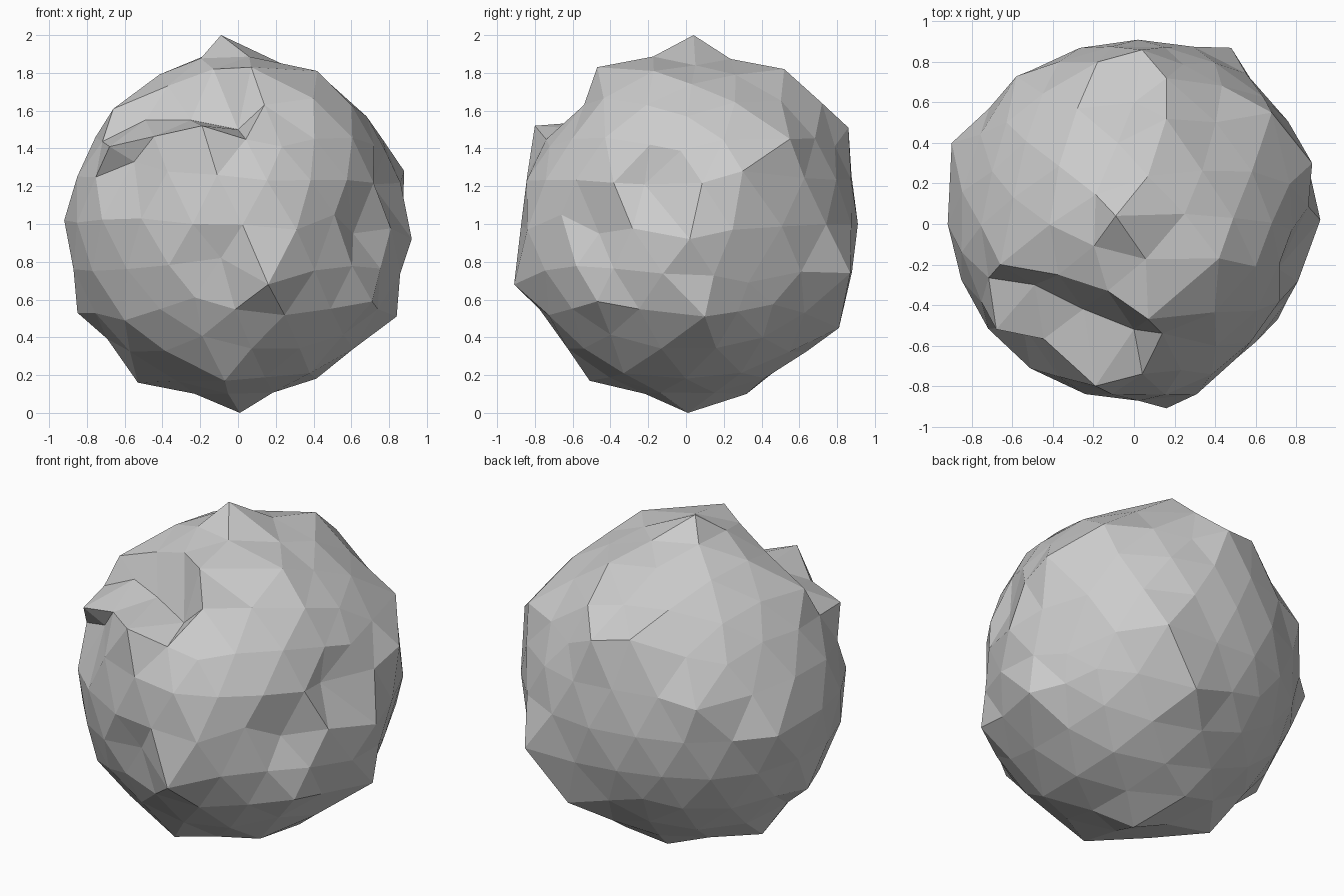
import bpy, bmesh
from mathutils import Vector

if "Cube" in bpy.data.objects:
    bpy.data.objects.remove(bpy.data.objects["Cube"])

CENTRE = Vector((0, 0, 1))

# Main peaks, ledges and dents that shape the boulder
FEATURES = [
    (-.09, .04, 2), (.25, .05, 1.84), (.42, -.17, 1.81), (-.08, .4, 1.81),
    (.07, -.47, 1.83), (-.13, -.33, 1.82), (-.66, -.2, 1.61), (.14, -.54, 1.63),
    (-.19, -.8, 1.52), (-.25, -.42, 1.55), (-.49, -.3, 1.55), (-.55, -.5, 1.33),
    (-.11, -.84, 1.26), (-.68, -.52, 1.41), (.16, .52, 1.82), (.16, .72, 1.64),
    (.04, .86, 1.51), (-.18, .8, 1.55), (-.28, .57, 1.67), (0, .6, 1.64),
    (-.7, .26, 1.47), (0, -.52, 1.5), (.6, -.21, 1.63), (.72, -.19, 1.42),
    (.71, -.22, 1.21), (.51, -.66, 1.05), (.61, -.46, .95), (.31, -.84, .97),
    (-.24, -.84, 1), (-.09, -.8, .82), (.16, -.91, .68), (.71, -.47, .59),
    (.84, .1, .51), (.92, .02, .92), (.88, .3, 1.28), (.76, .33, .69),
    (.68, .55, 1.45), (.48, .87, .74), (.23, .81, .45), (-.58, .73, 1.2),
    (-.92, 0, 1.02), (-.9, .4, 1), (-.85, .04, .53), (-.53, .02, .16),
    (-.1, .32, .1), (.38, -.33, .21), (-.07, -.51, .17), (.01, .01, 0),
    (.02, .91, 1), (-.6, -.5, .49),
]

# Faceted sphere
bm = bmesh.new()
bmesh.ops.create_icosphere(bm, subdivisions=3, radius=1)
bm.verts.ensure_lookup_table()
points = [Vector(p) - CENTRE for p in FEATURES]


def surface_radius(direction):
    """Blend the nearest features with the general boulder size."""
    near = sorted(((direction - p.normalized()).length, p.length) for p in points)[:4]
    total = sum(1 / (d * d + .02) for d, r in near)
    blend = sum(r / (d * d + .02) for d, r in near) / total
    return min(.93, .45 * blend + .55 * .88)


# Match each feature to a sphere vertex with the least total shift
cost = [[(v.co - p.normalized()).length_squared for v in bm.verts] for p in points]
owner = {}
for c, i, vi in sorted((c, i, vi) for i, row in enumerate(cost) for vi, c in enumerate(row)):
    if vi not in owner and i not in owner.values():
        owner[vi] = i
for sweep in range(8):
    for a in range(len(points)):
        va = next(v for v, i in owner.items() if i == a)
        for vb in range(len(bm.verts)):
            b = owner.get(vb)
            before = cost[a][va] + (cost[b][vb] if b is not None else 0)
            after = cost[a][vb] + (cost[b][va] if b is not None else 0)
            if after < before - 1e-6:
                del owner[va]
                if b is not None:
                    owner[va] = b
                owner[vb] = a
                va = vb
for vi, i in owner.items():
    bm.verts[vi].co = points[i]

# Relax the remaining vertices around the features
for step in range(4):
    moved = {}
    for v in bm.verts:
        if v.index not in owner:
            mean = Vector()
            for e in v.link_edges:
                mean += e.other_vert(v).co.normalized()
            d = (v.co.normalized() + mean.normalized()).normalized()
            moved[v.index] = d * surface_radius(d)
    for i, co in moved.items():
        bm.verts[i].co = co

# Stand the boulder on the ground
bmesh.ops.translate(bm, verts=bm.verts, vec=CENTRE)
bmesh.ops.recalc_face_normals(bm, faces=bm.faces)
mesh = bpy.data.meshes.new("boulder")
bm.to_mesh(mesh)
bm.free()
bpy.context.collection.objects.link(bpy.data.objects.new("boulder", mesh))
